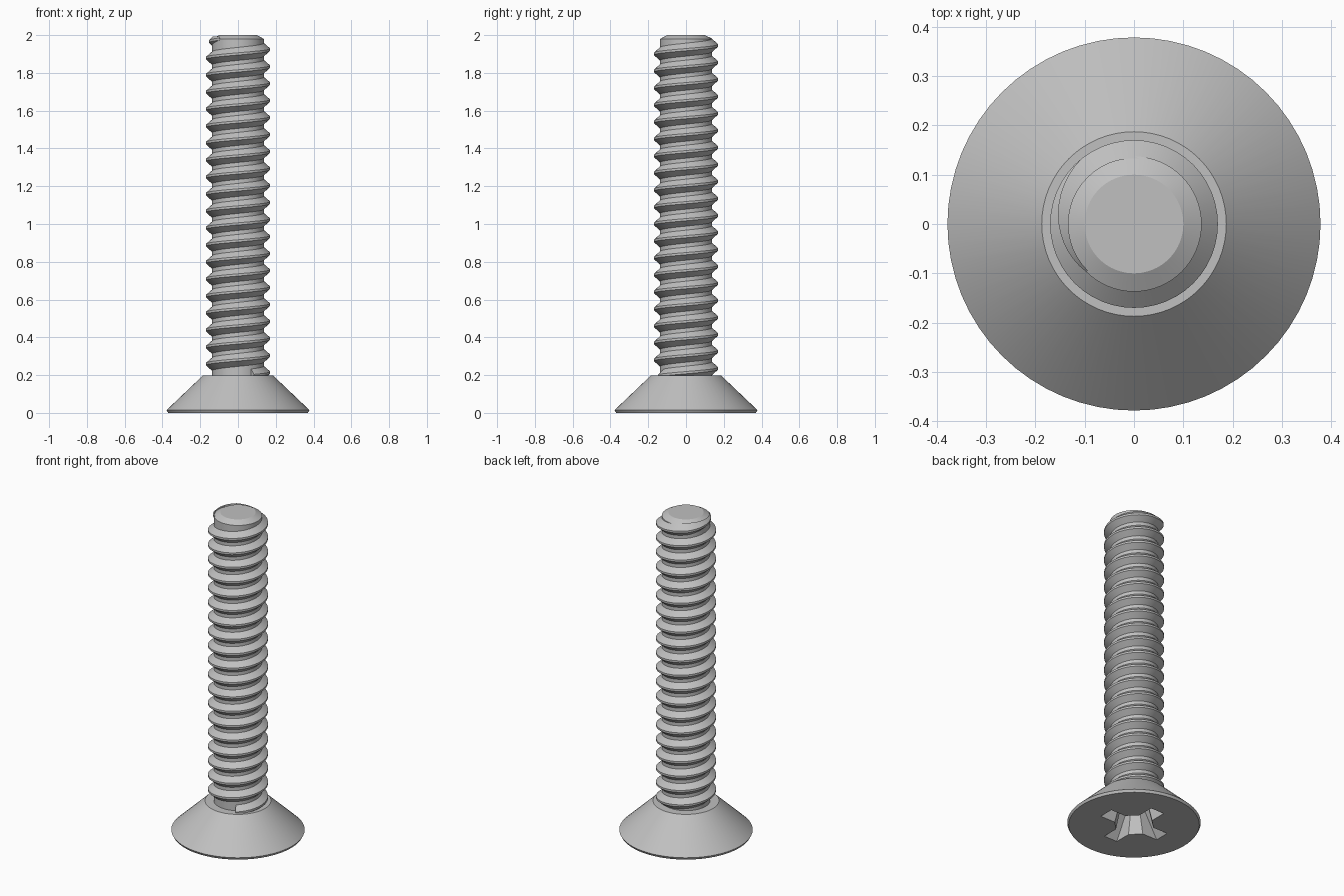
import bpy, bmesh
from math import sin, cos, pi, radians

cube = bpy.data.objects.get("Cube")
if cube:
    bpy.data.objects.remove(cube, do_unlink=True)

steel = bpy.data.materials.new("grey steel")
steel.use_nodes = True
colour = (0.53, 0.53, 0.53, 1)
steel.diffuse_color = colour
steel.node_tree.nodes["Principled BSDF"].inputs["Base Color"].default_value = colour

SEGMENTS = 64
PITCH = 0.09
CORE, CREST = 0.137, 0.17


def loft(name, rings, closed_ends=True):
    """Skin a list of equal-length point rings."""
    bm = bmesh.new()
    rows = [[bm.verts.new(p) for p in ring] for ring in rings]
    n = len(rows[0])
    for a, b in zip(rows, rows[1:]):
        for i in range(n):
            j = (i + 1) % n
            bm.faces.new((a[i], a[j], b[j], b[i]))
    if closed_ends:
        bm.faces.new(rows[0][::-1])
        bm.faces.new(rows[-1])
    bmesh.ops.recalc_face_normals(bm, faces=bm.faces)
    mesh = bpy.data.meshes.new(name)
    bm.to_mesh(mesh)
    bm.free()
    mesh.materials.append(steel)
    obj = bpy.data.objects.new(name, mesh)
    bpy.context.collection.objects.link(obj)
    return obj


def circle(r, z):
    return [(r * cos(2 * pi * i / SEGMENTS), r * sin(2 * pi * i / SEGMENTS), z)
            for i in range(SEGMENTS)]


def smooth(obj, angle):
    bpy.ops.object.select_all(action='DESELECT')
    obj.select_set(True)
    bpy.context.view_layer.objects.active = obj
    bpy.ops.object.shade_smooth_by_angle(angle=radians(angle))


# Countersunk head and plain core as one turned body
profile = [(0.37, 0), (0.378, 0.015), (0.187, 0.197), (CORE, 0.197),
           (CORE, 1.98), (0.1, 2.0)]
body = loft("head_and_core", [circle(r, z) for r, z in profile])


# Tapered cross recess cut into the underside of the head
def cross(length, shoulder, width, z):
    arm = [(length, -width), (length, width), (shoulder, width)]
    arm += [(width, shoulder)]
    ring = []
    for k in range(4):
        c, s = cos(k * pi / 2), sin(k * pi / 2)
        ring += [(x * c - y * s, x * s + y * c, z) for x, y in arm]
    return ring


cutter = loft("recess_cutter", [cross(0.213, 0.106, 0.047, -0.01),
                                cross(0.08, 0.06, 0.032, 0.19)])
cutter.hide_render = True
cutter.hide_viewport = True
cut = body.modifiers.new("cross_recess", 'BOOLEAN')
cut.operation = 'DIFFERENCE'
cut.solver = 'EXACT'
cut.object = cutter
bpy.context.view_layer.objects.active = body
bpy.ops.object.modifier_apply(modifier=cut.name)
bpy.data.objects.remove(cutter, do_unlink=True)
smooth(body, 20)

# Right-handed helical thread, fading into the core at the top
STEP = 2 * pi / 48
top_angle = radians(225)
fade = radians(95)
count = int(19.8 * 48)
rings = []
for i in range(count, -1, -1):
    t = top_angle - i * STEP
    z = 1.923 + PITCH * t / (2 * pi)
    k = min(1, (top_angle - t) / fade)
    tip = CORE + (CREST - CORE) * k
    root, base, flat = CORE - 0.004, 0.012 + 0.026 * k, 0.006
    section = [(root, -base), (tip, -flat), (tip, flat), (root, base)]
    rings.append([(r * cos(t), r * sin(t), z + dz) for r, dz in section])
thread = loft("thread", rings)
smooth(thread, 25)
